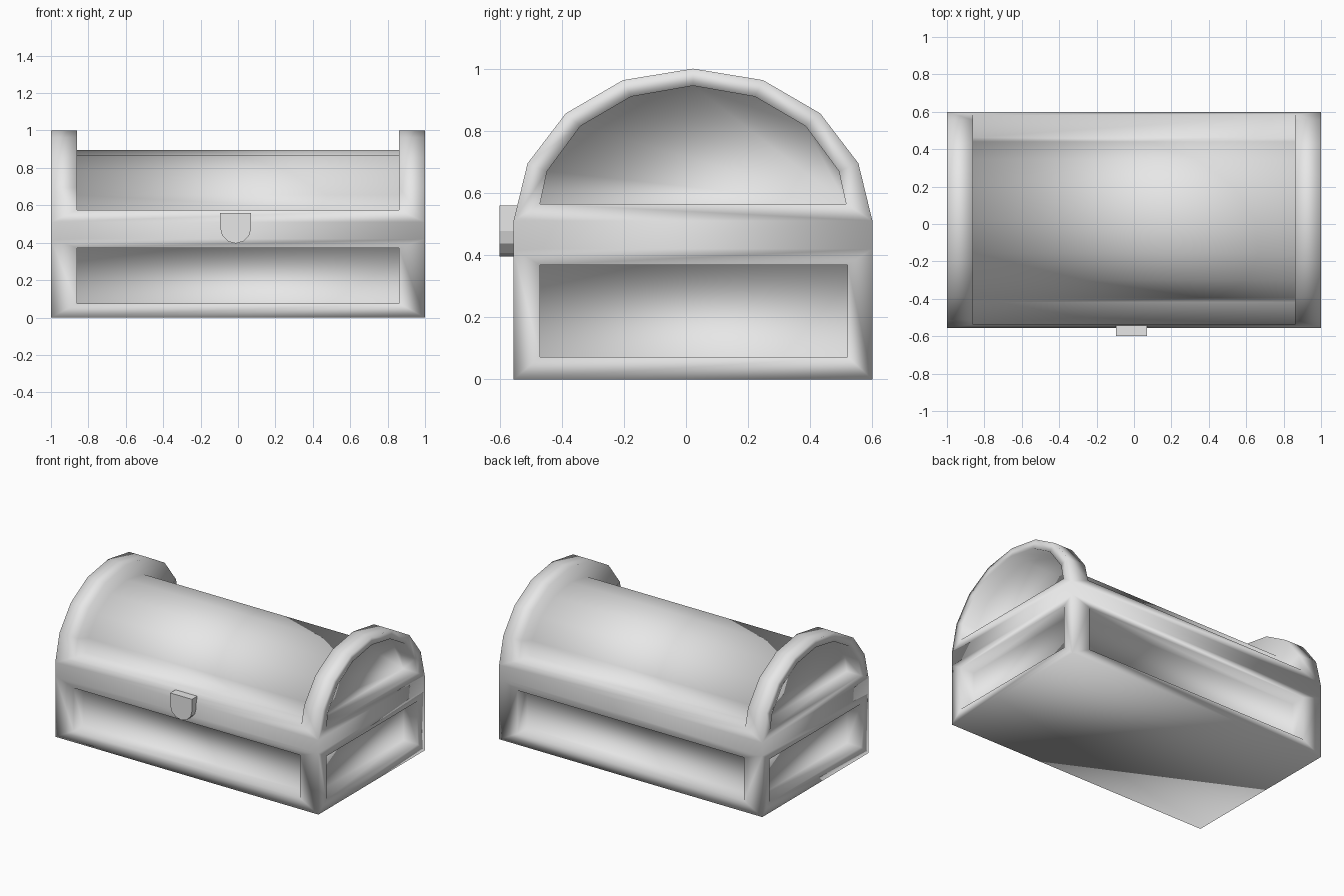
import bpy, bmesh
from mathutils import Vector

cube = bpy.data.objects.get("Cube")
if cube:
    bpy.data.objects.remove(cube, do_unlink=True)

grey = bpy.data.materials.new("plain grey")
grey.use_nodes = True
grey.diffuse_color = (0.8, 0.8, 0.8, 1)
grey.node_tree.nodes["Principled BSDF"].inputs["Base Color"].default_value = (0.8, 0.8, 0.8, 1)

FRONT, BACK, MID = -0.555, 0.6, 0.0225
BAND_LOW, BAND_TOP = 0.42, 0.51
DEPTH = 0.105


def finish(bm, name, smooth):
    bmesh.ops.remove_doubles(bm, verts=bm.verts, dist=0.0005)
    bmesh.ops.recalc_face_normals(bm, faces=bm.faces)
    for f in bm.faces:
        f.smooth = smooth
    mesh = bpy.data.meshes.new(name)
    bm.to_mesh(mesh)
    bm.free()
    mesh.materials.append(grey)
    obj = bpy.data.objects.new(name, mesh)
    bpy.context.collection.objects.link(obj)
    return obj


def face(bm, points):
    bm.faces.new([bm.verts.new(p) for p in points])


def bridge(bm, a, b):
    for i in range(len(a)):
        j = (i + 1) % len(a)
        face(bm, (a[i], a[j], b[j], b[i]))


def recess(bm, outer, inner, floor, strips=False):
    """Raised frame, straight walls and a sunken floor."""
    bridge(bm, outer, inner)
    bridge(bm, inner, floor)
    if strips:
        n = len(floor)
        for i in range(n // 2 - 1):
            face(bm, (floor[i], floor[i + 1], floor[n - 2 - i], floor[n - 1 - i]))
    else:
        face(bm, floor)


def mirrored_arch(half):
    """Full arch, front to back, from its front half ending at the apex."""
    return half + [(2 * MID - y, z) for y, z in reversed(half[:-1])]


def rect(a, b, low, high):
    return [(a, low), (b, low), (b, high), (a, high)]


arch = mirrored_arch([(FRONT, BAND_TOP), (-0.51, 0.695), (-0.387, 0.856),
                      (-0.203, 0.963), (MID, 1.0)])
window = mirrored_arch([(-0.47, 0.565), (-0.447, 0.67), (-0.34, 0.815),
                        (-0.177, 0.91), (MID, 0.945)])

bm = bmesh.new()

# Base: bottom and long front and back panels
face(bm, [(x, y, 0) for x, y in ((-1, FRONT), (1, FRONT), (1, BACK), (-1, BACK))])
for y, inward in ((FRONT, DEPTH), (BACK, -DEPTH)):
    outer = [(x, y, z) for x, z in rect(-1, 1, 0, BAND_LOW)]
    inner = [(x, y, z) for x, z in rect(-0.86, 0.86, 0.075, 0.372)]
    recess(bm, outer, inner, [(x, y + inward, z) for x, _, z in inner])
    face(bm, [(x, y, z) for x, z in rect(-1, 1, BAND_LOW, BAND_TOP)])

# Ends: lower panel, band and arched window panel
for s in (-1, 1):
    floor_x = s * (1 - DEPTH)
    shapes = ((rect(FRONT, BACK, 0, BAND_LOW), rect(-0.47, 0.52, 0.072, 0.368)),
              (arch, window))
    for out, inn in shapes:
        recess(bm, [(s, y, z) for y, z in out], [(s, y, z) for y, z in inn],
               [(floor_x, y, z) for y, z in inn])
    face(bm, [(s, y, z) for y, z in rect(FRONT, BACK, BAND_LOW, BAND_TOP)])

# Lid: sunken barrel between the two end arches
lip = [(-0.539, 0.575)] + arch[1:-1] + [(2 * MID + 0.539, 0.575)]
barrel = [(MID + (y - MID) * 0.785, BAND_TOP + (z - BAND_TOP) * 0.785) for y, z in lip]


def loop(profile, half):
    return ([(half, y, z) for y, z in profile]
            + [(-half, y, z) for y, z in reversed(profile)])


recess(bm, loop(arch, 1), loop(lip, 0.86), loop(barrel, 0.86), strips=True)
finish(bm, "chest_body", True)

# Clasp: plate with a rounded lower end
clasp_outline = [(-0.095, 0.56), (-0.095, 0.477), (-0.084, 0.437), (-0.054, 0.407),
                 (-0.0125, 0.396), (0.029, 0.407), (0.059, 0.437), (0.07, 0.477),
                 (0.07, 0.56)]
bm = bmesh.new()
plate = bm.faces.new([bm.verts.new((x, -0.6, z)) for x, z in clasp_outline])
new = bmesh.ops.extrude_face_region(bm, geom=[plate], use_keep_orig=True)
bmesh.ops.translate(bm, vec=Vector((0, 0.065, 0)),
                    verts=[v for v in new["geom"] if isinstance(v, bmesh.types.BMVert)])
finish(bm, "clasp", False)
